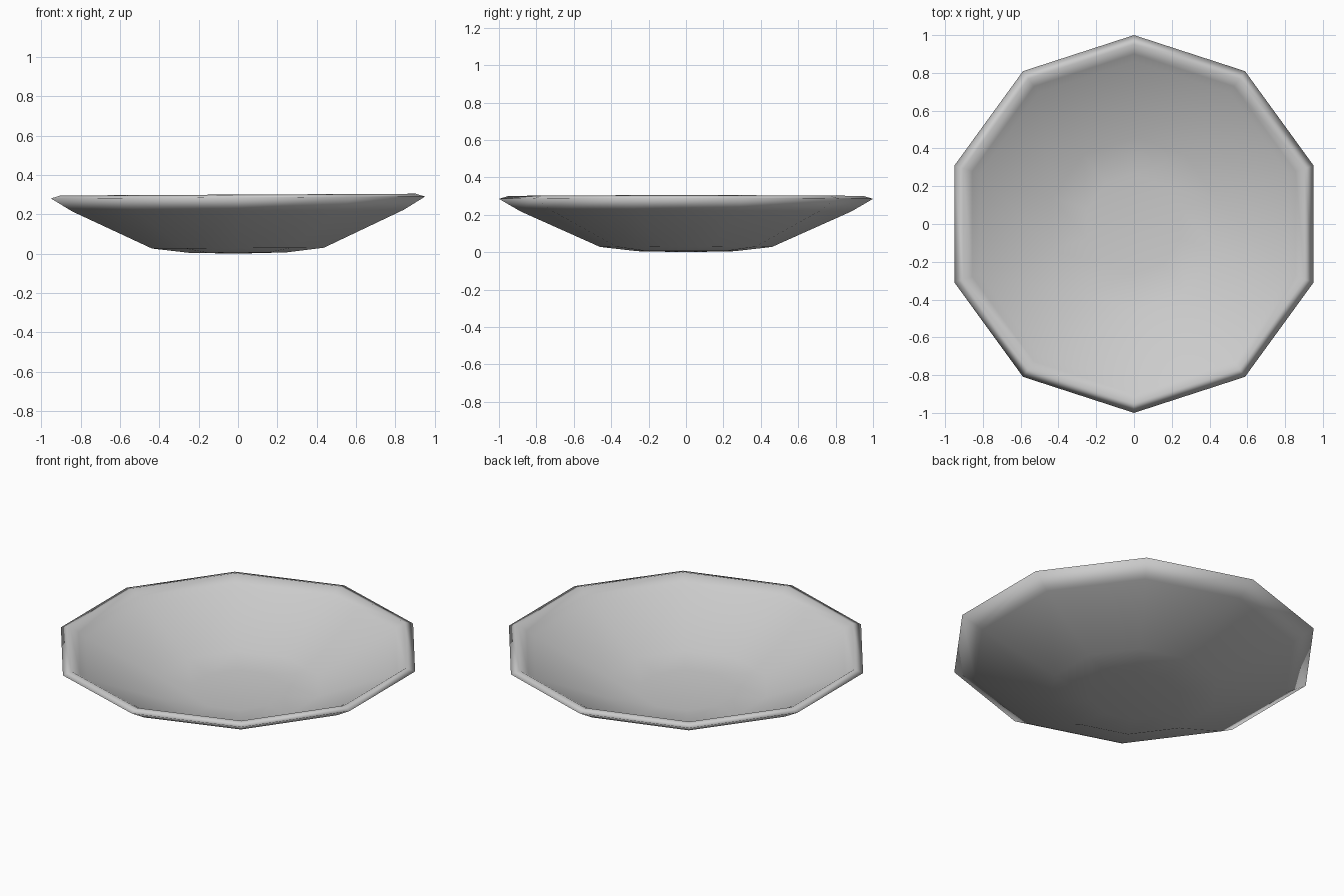
import bpy, bmesh
from math import sin, cos, tau

if "Cube" in bpy.data.objects:
    bpy.data.objects.remove(bpy.data.objects["Cube"])

SIDES = 10
TILT = 0.005  # the dish leans very slightly to one side

# Radius and height, from under the centre, over the rim, to the inside centre
profile = [(0.26, 0.005), (0.46, 0.028), (0.885, 0.218), (1.0, 0.285),
           (0.95, 0.30), (0.90, 0.268), (0.86, 0.243), (0.455, 0.065), (0.26, 0.042)]

bm = bmesh.new()


def point(r, z, i):
    a = tau * (i / SIDES + 0.25)
    return bm.verts.new((r * cos(a), r * sin(a), z + TILT * r * cos(a)))


# Ten-sided lathe of the profile
rings = [[point(r, z, i) for i in range(SIDES)] for r, z in profile]
for lower, upper in zip(rings, rings[1:]):
    for i in range(SIDES):
        j = (i + 1) % SIDES
        bm.faces.new((lower[i], lower[j], upper[j], upper[i]))

# Centre fans underneath and inside
for ring, z in ((rings[0], 0.0), (rings[-1], 0.038)):
    centre = bm.verts.new((0, 0, z))
    for i in range(SIDES):
        bm.faces.new((ring[i], ring[(i + 1) % SIDES], centre))

bmesh.ops.recalc_face_normals(bm, faces=bm.faces)
for f in bm.faces:
    f.smooth = True
mesh = bpy.data.meshes.new("dish")
bm.to_mesh(mesh)
bm.free()
dish = bpy.data.objects.new("dish", mesh)
bpy.context.collection.objects.link(dish)
